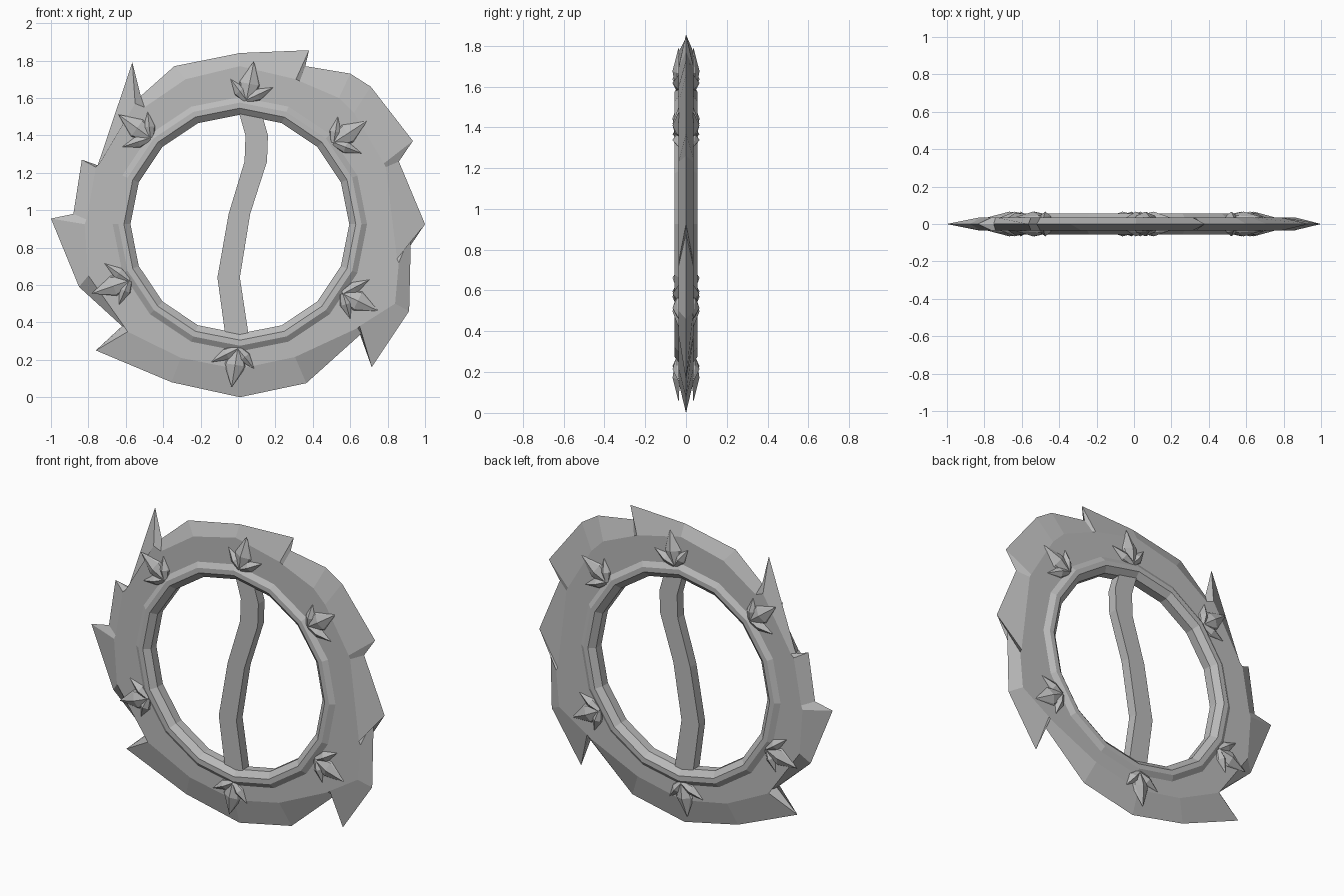
import bpy
import bmesh
from math import sin, cos, pi, radians, atan2
from mathutils import Vector

cube = bpy.data.objects.get("Cube")
if cube:
    bpy.data.objects.remove(cube, do_unlink=True)

CENTRE = Vector((0.01, 0, 0.925))

metal = bpy.data.materials.new("grey_metal")
metal.use_nodes = True
grey = (0.5, 0.5, 0.5, 1)
metal.diffuse_color = grey
metal.node_tree.nodes["Principled BSDF"].inputs["Base Color"].default_value = grey


def finish(bm, name):
    """Turn a bmesh into a flat shaded object with the shared metal."""
    bmesh.ops.recalc_face_normals(bm, faces=bm.faces)
    mesh = bpy.data.meshes.new(name)
    bm.to_mesh(mesh)
    bm.free()
    mesh.materials.append(metal)
    obj = bpy.data.objects.new(name, mesh)
    bpy.context.collection.objects.link(obj)
    return obj


def bridge(bm, loops, closed_path=True):
    """Join closed cross-sections into a tube."""
    rows = [[bm.verts.new(p) for p in loop] for loop in loops]
    count = len(rows)
    for i in range(count if closed_path else count - 1):
        a, b = rows[i], rows[(i + 1) % count]
        for j in range(len(a)):
            k = (j + 1) % len(a)
            bm.faces.new((a[j], a[k], b[k], b[j]))
    if not closed_path:
        bm.faces.new(rows[0])
        bm.faces.new(rows[-1][::-1])


def outward(angle):
    """Direction on the disc, clockwise from the top."""
    return Vector((sin(angle), 0, cos(angle)))


# Toothed blade: sharp rim point, then the point where its bevel meets the flat
rim = [
    (.01, 1.84, .01, 1.77), (.38, 1.855, .31, 1.7), (.36, 1.77, .33, 1.69),
    (.6, 1.73, .54, 1.6), (.71, 1.66, .62, 1.52), (.935, 1.37, .78, 1.25),
    (.86, 1.26, .79, 1.23), (1, .925, .85, .74), (.925, .88, .86, .72),
    (.915, .46, .84, .5), (.715, .16, .65, .38), (.66, .34, .64, .37),
    (.365, .075, .305, .215), (.01, 0, 0, .15), (-.355, .08, -.305, .21),
    (-.76, .25, -.59, .35), (-.62, .38, -.61, .38), (-.85, .59, -.8, .65),
    (-1, .955, -.82, .925), (-.88, .98, -.81, .95), (-.835, 1.27, -.76, 1.23),
    (-.75, 1.24, -.74, 1.25), (-.565, 1.79, -.55, 1.57),
    (-.52, 1.61, -.5, 1.55), (-.34, 1.77, -.28, 1.7),
]
half = Vector((0, 0.036, 0))
sections = []
for x, z, bx, bz in rim:
    flat = Vector((bx, 0, bz))
    d = flat - CENTRE
    inner = CENTRE + outward(atan2(d.x, d.z)) * 0.635
    sections.append([Vector((x, 0, z)), flat - half, inner - half,
                     inner + half, flat + half])
bm = bmesh.new()
bridge(bm, sections)
finish(bm, "toothed_blade")

# Sixteen sided inner ring with bevelled edges
profile = [(.68, .036), (.65, .056), (.62, .056), (.585, .026)]
profile += [(r, -y) for r, y in reversed(profile)]
bm = bmesh.new()
bridge(bm, [[CENTRE + outward(i * pi / 8) * r + Vector((0, y, 0))
             for r, y in profile] for i in range(16)])
finish(bm, "inner_ring")

# Curved grip across the opening: left edge, right edge, height
grip = [(.0, .12, 1.54), (.04, .16, 1.4), (.035, .155, 1.26),
        (-.05, .065, .98), (-.11, .01, .64), (-.065, .06, .31)]
bm = bmesh.new()
bridge(bm, [[(a, -.03, z), (b, -.03, z), (b, .03, z), (a, .03, z)]
            for a, b, z in grip], closed_path=False)
finish(bm, "curved_grip")


def add_spike(bm, base, angle, length, width, side):
    """Faceted claw lying on one face of the blade."""
    along = outward(angle)
    across = outward(angle + pi / 2)
    lift = Vector((0, side, 0))
    tip = bm.verts.new(base + along * length + lift * 0.036)
    rings = []
    for t, w, low, high in ((0, .55, .03, .052), (.42, 1, .03, .066)):
        mid = base + along * length * t
        offsets = ((-w, low), (-w * .8, .045), (0, high), (w * .8, .045), (w, low))
        rings.append([bm.verts.new(mid + across * width * u + lift * h)
                      for u, h in offsets])
    a, b = rings
    bm.faces.new(a)
    for j in range(5):
        k = (j + 1) % 5
        bm.faces.new((a[j], a[k], b[k], b[j]))
        bm.faces.new((b[j], b[k], tip))


# Claw clusters on both faces: position angle and handedness
clusters = [(3, 1), (49, 1), (124, -1), (181, 1), (243, 1), (314, -1)]
claws = [(8, .21, .06), (62, .16, .035), (-40, .14, .035)]
for number, (place, hand) in enumerate(clusters, 1):
    bm = bmesh.new()
    for side in (-1, 1):
        base = CENTRE + outward(radians(place)) * 0.665
        for turn, length, width in claws:
            add_spike(bm, base, radians(place + hand * turn), length, width, side)
    finish(bm, f"claw_cluster_{number}")
